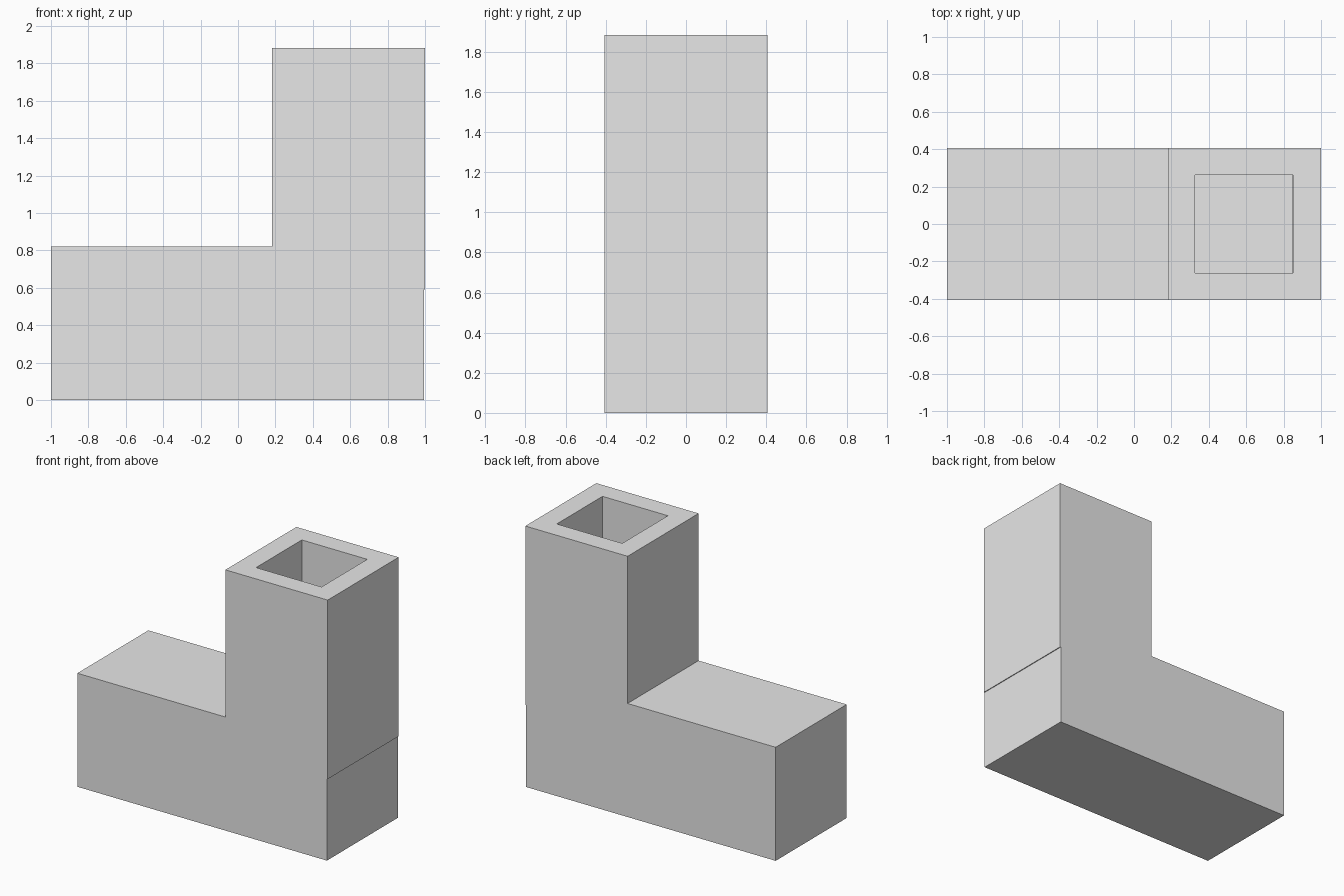
import bpy
import bmesh

cube = bpy.data.objects.get("Cube")
if cube:
    bpy.data.objects.remove(cube, do_unlink=True)

grey = bpy.data.materials.new("light_grey")
grey.use_nodes = True
grey.diffuse_color = (0.8, 0.8, 0.8, 1)
grey.node_tree.nodes["Principled BSDF"].inputs["Base Color"].default_value = (0.8, 0.8, 0.8, 1)


def prism(name, profile, half_depth):
    """Extrude an x-z profile along y, centred on y = 0."""
    bm = bmesh.new()
    face = bm.faces.new([bm.verts.new((x, -half_depth, z)) for x, z in profile])
    grown = bmesh.ops.extrude_face_region(bm, geom=[face])["geom"]
    verts = [v for v in grown if isinstance(v, bmesh.types.BMVert)]
    bmesh.ops.translate(bm, verts=verts, vec=(0, 2 * half_depth, 0))
    bmesh.ops.recalc_face_normals(bm, faces=bm.faces)
    mesh = bpy.data.meshes.new(name)
    bm.to_mesh(mesh)
    bm.free()
    mesh.materials.append(grey)
    obj = bpy.data.objects.new(name, mesh)
    bpy.context.collection.objects.link(obj)
    return obj


def elbow(left, inner, right, bottom, shelf, top):
    """L-shaped profile whose tower overhangs the base by a thin step."""
    step_x, step_z = right - 0.006, 0.59
    return [(left, bottom), (step_x, bottom), (step_x, step_z), (right, step_z),
            (right, top), (inner, top), (inner, shelf), (left, shelf)]


# Solid elbow body
body = prism("elbow_body", elbow(-1, 0.183, 1, 0, 0.82, 1.883), 0.405)

# Hollow channel, open only at the top of the tower
channel = prism("channel_cutter", elbow(-0.855, 0.327, 0.85, 0.145, 0.675, 2.1), 0.261)
channel.hide_render = True
channel.hide_viewport = True

cut = body.modifiers.new("channel", 'BOOLEAN')
cut.operation = 'DIFFERENCE'
cut.solver = 'EXACT'
cut.object = channel
